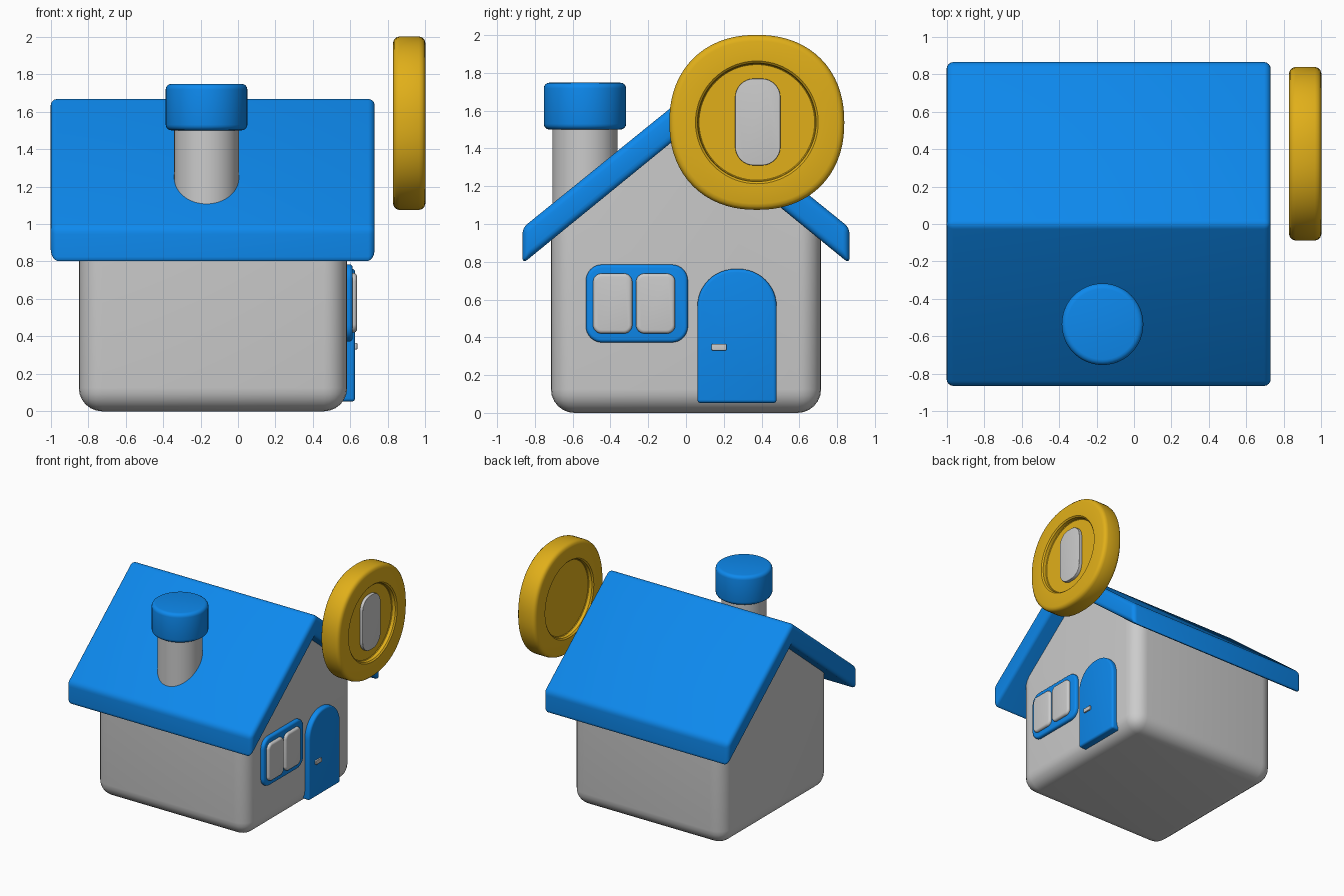
import bpy, bmesh, math

if "Cube" in bpy.data.objects:
    bpy.data.objects.remove(bpy.data.objects["Cube"])

BLUE = (0.004, 0.25, 0.85, 1)
GOLD = (0.75, 0.43, 0.01, 1)
mats = {}


def material(color, label):
    if label not in mats:
        mats[label] = bpy.data.materials.new(label)
        mats[label].diffuse_color = color
    return mats[label]


def blue():
    return material(BLUE, "blue_paint")


def finish(name, bm, mat=None):
    bmesh.ops.recalc_face_normals(bm, faces=bm.faces)
    me = bpy.data.meshes.new(name)
    bm.to_mesh(me)
    bm.free()
    ob = bpy.data.objects.new(name, me)
    bpy.context.collection.objects.link(ob)
    if mat:
        me.materials.append(mat)
    bpy.ops.object.select_all(action='DESELECT')
    ob.select_set(True)
    bpy.context.view_layer.objects.active = ob
    bpy.ops.object.shade_smooth_by_angle(angle=math.radians(35))
    return ob


def bevel(bm, edges, width, segments=4):
    bmesh.ops.bevel(bm, geom=edges, offset=width, offset_type='OFFSET', segments=segments,
                    profile=0.5, affect='EDGES', clamp_overlap=True)


def sharp_edges(bm):
    bm.normal_update()
    return [e for e in bm.edges if e.calc_face_angle(0) > math.radians(30)]


def prism(outline, x0, x1):
    """Extrude a (y, z) outline along x."""
    bm = bmesh.new()
    face = bm.faces.new([bm.verts.new((x0, y, z)) for y, z in outline])
    ext = bmesh.ops.extrude_face_region(bm, geom=[face], use_keep_orig=True)
    for v in ext["geom"]:
        if isinstance(v, bmesh.types.BMVert):
            v.co.x = x1
    bmesh.ops.recalc_face_normals(bm, faces=bm.faces)
    return bm


def rounded(y0, y1, z0, z1, top, bottom, n=8):
    """Rectangle outline with separate top and bottom corner radii."""
    pts = []
    for y, z, r, sy, sz, a0 in ((y1, z1, top, -1, -1, 0), (y0, z1, top, 1, -1, 90),
                                (y0, z0, bottom, 1, 1, 180), (y1, z0, bottom, -1, 1, 270)):
        if r == 0:
            pts.append((y, z))
            continue
        for i in range(n + 1):
            a = math.radians(a0 + 90 * i / n)
            pts.append((y + sy * r + r * math.cos(a), z + sz * r + r * math.sin(a)))
    return pts


def plate(name, outline, x0, x1, width, mat=None):
    bm = prism(outline, x0, x1)
    bevel(bm, sharp_edges(bm), width)
    return finish(name, bm, mat)


# House body: gabled block with rounded base and corners
bm = prism([(-0.715, 0), (0.715, 0), (0.715, 1.0), (0, 1.58), (-0.715, 1.0)], -0.85, 0.583)
soft = []
for e in bm.edges:
    a, b = (v.co for v in e.verts)
    low = max(a.z, b.z) < 0.01
    upright = abs(a.x - b.x) < 0.01 and abs(a.y - b.y) < 0.01
    if low or upright:
        soft.append(e)
bevel(bm, soft, 0.125, 6)
finish("house_body", bm)

# Roof: folded slab with vertical eaves
plate("roof", [(-0.865, 0.79), (0, 1.495), (0.865, 0.79), (0.865, 0.98), (0, 1.68), (-0.865, 0.98)],
      -1.0, 0.73, 0.035, blue())


# Chimney: shaft and cap
def drum(name, radius, z0, z1, width, mat=None):
    bm = bmesh.new()
    bmesh.ops.create_cone(bm, cap_ends=True, segments=48, radius1=radius, radius2=radius, depth=z1 - z0)
    bmesh.ops.translate(bm, verts=bm.verts, vec=(-0.168, -0.535, (z0 + z1) / 2))
    if width:
        bevel(bm, sharp_edges(bm), width)
    return finish(name, bm, mat)


drum("chimney_shaft", 0.173, 1.0, 1.6, 0)
drum("chimney_cap", 0.218, 1.5, 1.748, 0.03, blue())

# Door and handle
plate("door", rounded(0.06, 0.48, 0.052, 0.762, 0.2, 0, 12), 0.5, 0.625, 0.018, blue())
plate("door_handle", rounded(0.135, 0.215, 0.33, 0.366, 0.008, 0.008, 4), 0.6, 0.637, 0.005)

# Window frame and panes
plate("window_frame", rounded(-0.53, 0.01, 0.373, 0.785, 0.085, 0.085), 0.54, 0.612, 0.018, blue())
for i, y in enumerate((-0.492, -0.265)):
    plate(f"window_pane_{i + 1}", rounded(y, y + 0.208, 0.42, 0.738, 0.045, 0.045), 0.57, 0.635, 0.018)

# Coin: slightly squarish disc, recessed on both faces
CX, CY, CZ, N = 0.914, 0.375, 1.538, 72
half = [(0.306, 0.045), (0.311, 0.05), (0.314, 0.076), (0.325, 0.086), (0.43, 0.086),
        (0.447, 0.081), (0.458, 0.07), (0.463, 0.052)]
profile = half + [(r, -x) for r, x in reversed(half)]
bm = bmesh.new()
rings = []
for r, x in profile:
    n = 2.2 if r > 0.4 else 2.0
    ring = []
    for k in range(N):
        c, s = math.cos(math.tau * k / N), math.sin(math.tau * k / N)
        q = r * (abs(c) ** n + abs(s) ** n) ** (-1 / n)
        ring.append(bm.verts.new((CX + x, CY + q * c, CZ + q * s)))
    rings.append(ring)
for a, b in zip(rings, rings[1:]):
    for k in range(N):
        j = (k + 1) % N
        bm.faces.new((a[k], a[j], b[j], b[k]))
bm.faces.new(rings[0])
bm.faces.new(rings[-1])
finish("coin", bm, material(GOLD, "gold"))

# Plain grey emblem in the coin's recess
plate("coin_emblem", rounded(0.26, 0.5, 1.31, 1.77, 0.1, 0.1), 0.95, 0.985, 0.004)

for m in bpy.data.materials:
    if m.users and not m.is_grease_pencil:
        m.use_nodes = True
        m.node_tree.nodes["Principled BSDF"].inputs["Base Color"].default_value = m.diffuse_color
